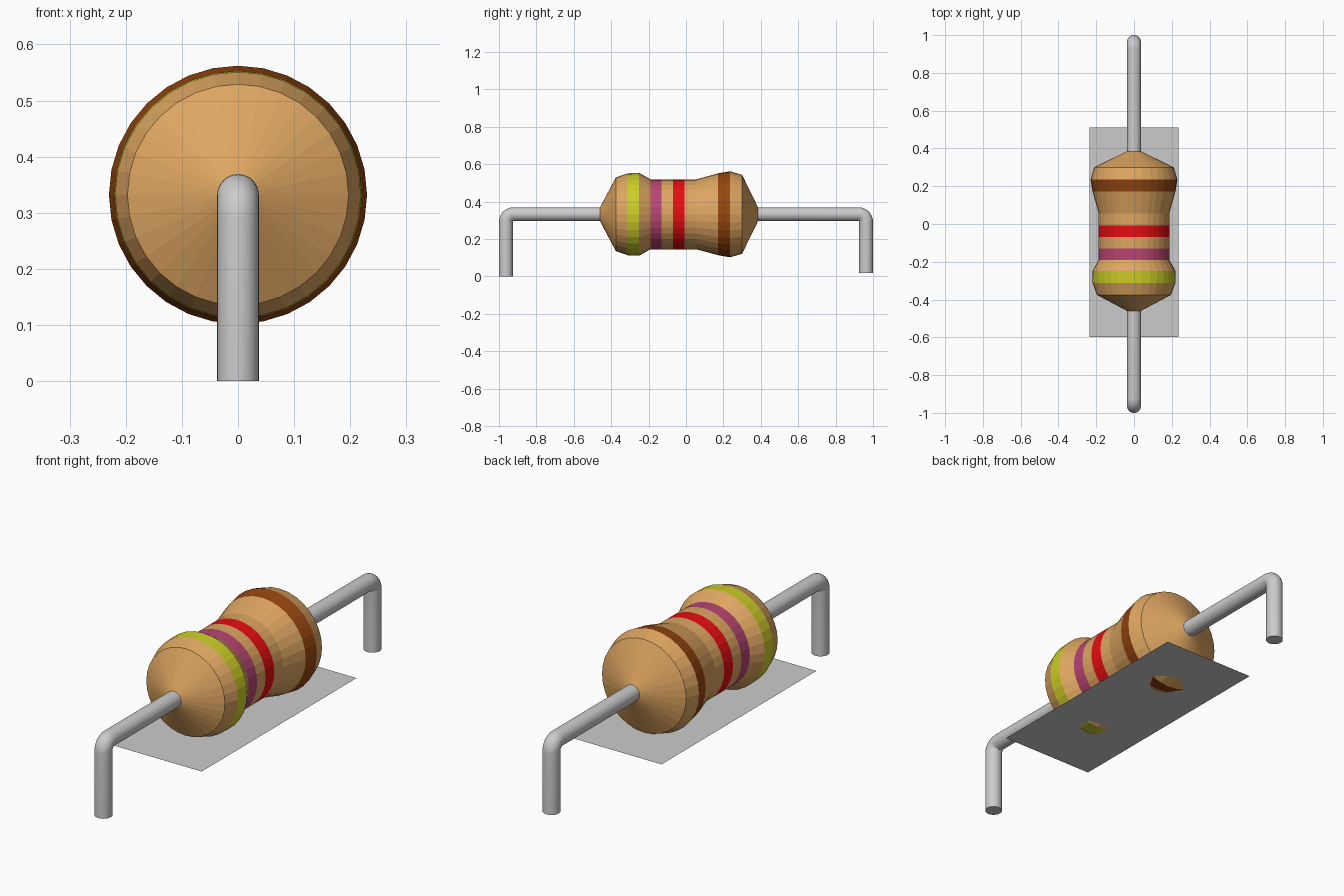
import bpy, bmesh
from math import sin, cos, pi, radians
from mathutils import Vector

if "Cube" in bpy.data.objects:
    bpy.data.objects.remove(bpy.data.objects["Cube"])

AXIS_Z = 0.332     # height of the resistor axis
WIRE_R = 0.037
SIDES = 32


def material(name, rgb):
    m = bpy.data.materials.new(name)
    m.diffuse_color = (*rgb, 1)
    m.use_nodes = True
    m.node_tree.nodes["Principled BSDF"].inputs["Base Color"].default_value = m.diffuse_color
    return m


def finish(name, bm, mats=()):
    bmesh.ops.recalc_face_normals(bm, faces=bm.faces)
    me = bpy.data.meshes.new(name)
    bm.to_mesh(me)
    bm.free()
    for m in mats:
        me.materials.append(m)
    ob = bpy.data.objects.new(name, me)
    bpy.context.collection.objects.link(ob)
    return ob


def loft(bm, rings, slots=None):
    """Skin a list of point rings, capping both ends."""
    loops = [[bm.verts.new(p) for p in ring] for ring in rings]
    n = len(loops[0])
    for i, (a, b) in enumerate(zip(loops, loops[1:])):
        for j in range(n):
            k = (j + 1) % n
            f = bm.faces.new((a[j], a[k], b[k], b[j]))
            f.material_index = slots[i] if slots else 0
    bm.faces.new(loops[0])
    bm.faces.new(loops[-1])


# Body: lathed profile (y, radius, colour of the segment that follows)
TAN, YELLOW, PINK, RED, BROWN = range(5)
mats = [material("tan", (0.73, 0.38, 0.12)),
        material("yellow", (0.60, 0.62, 0.02)),
        material("pink", (0.48, 0.06, 0.17)),
        material("red", (0.80, 0.004, 0.006)),
        material("brown", (0.30, 0.06, 0.005))]
profile = [(-0.46, 0.037, TAN), (-0.375, 0.197, TAN), (-0.312, 0.219, YELLOW),
           (-0.25, 0.221, TAN), (-0.19, 0.187, PINK), (-0.13, 0.187, TAN),
           (-0.07, 0.187, RED), (-0.007, 0.187, TAN), (0.055, 0.187, TAN),
           (0.172, 0.219, BROWN), (0.236, 0.23, TAN), (0.30, 0.211, TAN),
           (0.385, 0.037, TAN)]
bm = bmesh.new()
loft(bm,
     [[(r * sin(2 * pi * j / SIDES), y, AXIS_Z + r * cos(2 * pi * j / SIDES))
       for j in range(SIDES)] for y, r, _ in profile],
     [c for _, _, c in profile])
finish("resistor_body", bm, mats)


# Lead wires: horizontal run, tight bend, downward leg
def lead(name, side, inner, foot, bend=0.04, reach=0.963):
    centre = Vector((0, side * (reach - bend), AXIS_Z - bend))
    stations = [(Vector((0, side * inner, AXIS_Z)), 0)]
    for i in range(9):
        a = radians(90 * i / 8)
        n = Vector((0, side * sin(a), cos(a)))
        stations.append((centre + bend * n, a))
    stations.append((Vector((0, side * reach, foot)), pi / 2))
    rings = []
    for c, a in stations:
        n = Vector((0, side * sin(a), cos(a)))
        rings.append([c + WIRE_R * (Vector((cos(t), 0, 0)) + sin(t) * n)
                      for t in (2 * pi * j / SIDES for j in range(SIDES))])
    bm = bmesh.new()
    loft(bm, rings)
    ob = finish(name, bm)
    bpy.ops.object.select_all(action='DESELECT')
    ob.select_set(True)
    bpy.context.view_layer.objects.active = ob
    bpy.ops.object.shade_smooth_by_angle(angle=radians(40))


lead("front_lead", -1, 0.44, 0.0)
lead("back_lead", 1, 0.365, 0.017)

# Flat plate that the body bulges just poke through
bm = bmesh.new()
bm.faces.new([bm.verts.new((x, y, 0.12)) for x, y in
              ((-0.236, -0.597), (0.236, -0.597), (0.236, 0.512), (-0.236, 0.512))])
bm.normal_update()
finish("base_plate", bm)
